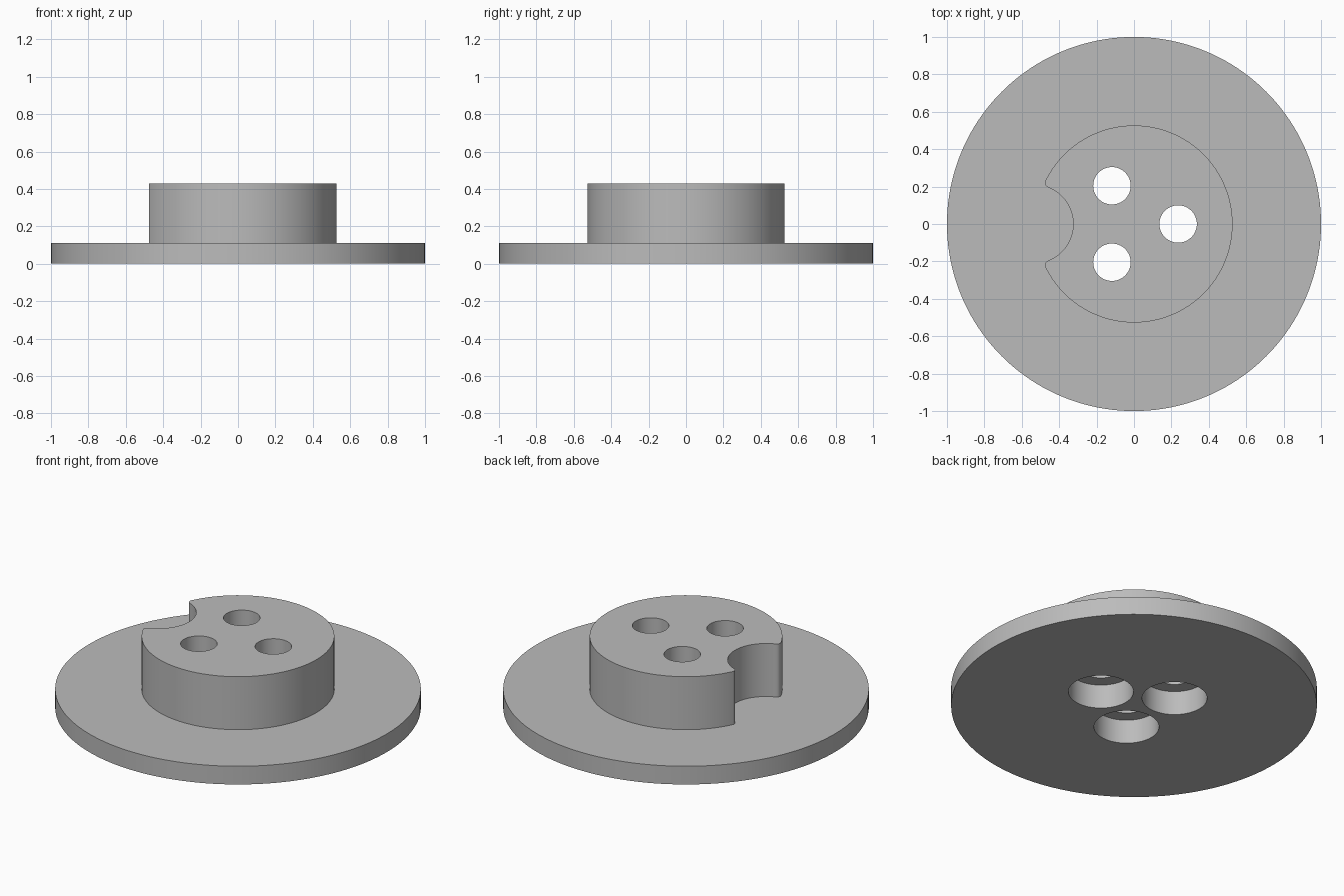
import bpy, bmesh, math
from math import pi, sin, cos, atan2, sqrt

old = bpy.data.objects.get("Cube")
if old:
    bpy.data.objects.remove(old, do_unlink=True)

FLANGE_H, TOP = 0.11, 0.43
BOSS_R = 0.527
NOTCH_X, NOTCH_R, FILLET = -0.535, 0.21, 0.025
HOLE_RING, HOLE_R = 0.236, 0.10
BORE_R, BORE_H = 0.178, 0.145

grey = bpy.data.materials.new("plain grey")
grey.use_nodes = True
grey.diffuse_color = (0.5, 0.5, 0.5, 1)
grey.node_tree.nodes["Principled BSDF"].inputs["Base Color"].default_value = (0.5, 0.5, 0.5, 1)


def arc(cx, cy, r, a0, a1, n):
    return [(cx + r * cos(a0 + (a1 - a0) * i / n), cy + r * sin(a0 + (a1 - a0) * i / n))
            for i in range(n + 1)]


def prism(name, outline, z0, z1):
    """Extrude a closed outline from z0 to z1."""
    bm = bmesh.new()
    face = bm.faces.new([bm.verts.new((x, y, z0)) for x, y in outline])
    ext = bmesh.ops.extrude_face_region(bm, geom=[face])["geom"]
    bmesh.ops.translate(bm, vec=(0, 0, z1 - z0),
                        verts=[v for v in ext if isinstance(v, bmesh.types.BMVert)])
    bmesh.ops.recalc_face_normals(bm, faces=bm.faces[:])
    mesh = bpy.data.meshes.new(name)
    bm.to_mesh(mesh)
    bm.free()
    mesh.materials.append(grey)
    ob = bpy.data.objects.new(name, mesh)
    bpy.context.collection.objects.link(ob)
    return ob


def disc(name, x, y, r, z0, z1, n):
    return prism(name, arc(x, y, r, 0, 2 * pi, n)[:-1], z0, z1)


def combine(target, tool, operation):
    """Apply a boolean and remove the tool object."""
    mod = target.modifiers.new("combine", "BOOLEAN")
    mod.operation, mod.solver, mod.object = operation, "EXACT", tool
    bpy.context.view_layer.objects.active = target
    bpy.ops.object.modifier_apply(modifier=mod.name)
    bpy.data.objects.remove(tool, do_unlink=True)


# Boss outline: big arc, rounded tips and a concave notch on the -x side
ra, rb = BOSS_R - FILLET, NOTCH_R + FILLET
fx = (ra ** 2 + NOTCH_X ** 2 - rb ** 2) / (2 * NOTCH_X)
fy = sqrt(ra ** 2 - fx ** 2)
rim = atan2(fy, fx)
mouth = atan2(fy, fx - NOTCH_X)
outline = arc(0, 0, BOSS_R, -rim, rim, 120)
outline += arc(fx, fy, FILLET, rim, mouth + pi, 10)[1:]
outline += arc(NOTCH_X, 0, NOTCH_R, mouth, -mouth, 32)[1:]
outline += arc(fx, -fy, FILLET, pi - mouth, 2 * pi - rim, 10)[1:-1]

# Flange and boss joined into one solid
hub = disc("flanged_hub", 0, 0, 1.0, 0, FLANGE_H, 160)
combine(hub, prism("boss", outline, FLANGE_H / 2, TOP), "UNION")

# Three through holes, each with a wider counterbore from below
for i in range(3):
    a = 2 * pi * i / 3
    x, y = HOLE_RING * cos(a), HOLE_RING * sin(a)
    combine(hub, disc("hole_cutter", x, y, HOLE_R, -0.1, TOP + 0.1, 64), "DIFFERENCE")
    combine(hub, disc("bore_cutter", x, y, BORE_R, -0.1, BORE_H, 64), "DIFFERENCE")

# Smooth curved walls, sharp rims
bpy.ops.object.select_all(action="DESELECT")
hub.select_set(True)
bpy.context.view_layer.objects.active = hub
bpy.ops.object.shade_smooth_by_angle(angle=math.radians(30))
